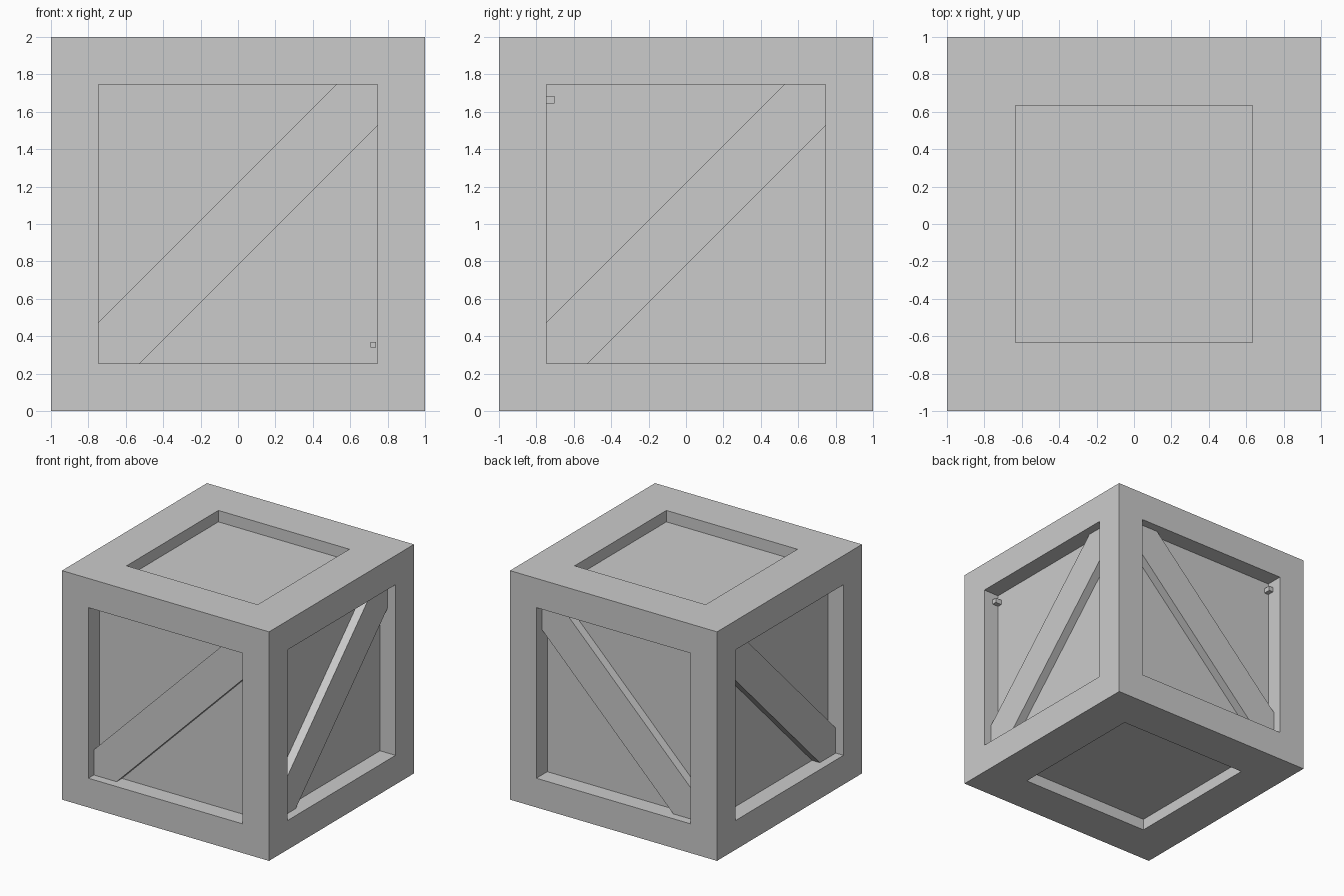
import bpy, bmesh
from mathutils import Vector, Matrix
from math import pi

if "Cube" in bpy.data.objects:
    bpy.data.objects.remove(bpy.data.objects["Cube"])

SIDE_HALF, CAP_HALF = 0.745, 0.633      # half widths of the recesses
SIDE_DEPTH, CAP_DEPTH = 0.15, 0.10
BRACE_FRONT, PEG_FRONT = 0.075, 0.09    # depth of these fronts below the frame face


def finish(name, bm):
    bmesh.ops.recalc_face_normals(bm, faces=bm.faces)
    mesh = bpy.data.meshes.new(name)
    bm.to_mesh(mesh)
    bm.free()
    ob = bpy.data.objects.new(name, mesh)
    bpy.context.collection.objects.link(ob)
    return ob


def prism(name, profile, front, matrix):
    # Profile in the front face plane (u, height), from depth front to the recess floor
    bm = bmesh.new()
    face = bm.faces.new([bm.verts.new((u, -1 + front, v)) for u, v in profile])
    ext = bmesh.ops.extrude_face_region(bm, geom=[face])
    verts = [g for g in ext["geom"] if isinstance(g, bmesh.types.BMVert)]
    bmesh.ops.translate(bm, verts=verts, vec=(0, SIDE_DEPTH - front, 0))
    bmesh.ops.transform(bm, matrix=Matrix.Translation((0, 0, 1)) @ matrix, verts=bm.verts)
    return finish(name, bm)


# Crate body with a square recess on all six faces
bm = bmesh.new()
bmesh.ops.create_cube(bm, size=2, matrix=Matrix.Translation((0, 0, 1)))
bm.normal_update()
for face in list(bm.faces):
    n = face.normal.copy()
    cap = abs(n.z) > 0.5
    half, depth = (CAP_HALF, CAP_DEPTH) if cap else (SIDE_HALF, SIDE_DEPTH)
    bmesh.ops.inset_individual(bm, faces=[face], thickness=1 - half, use_even_offset=True)
    ext = bmesh.ops.extrude_face_region(bm, geom=[face])
    verts = [g for g in ext["geom"] if isinstance(g, bmesh.types.BMVert)]
    bmesh.ops.translate(bm, verts=verts, vec=-n * depth)
    if face.is_valid:
        bmesh.ops.delete(bm, geom=[face], context='FACES_ONLY')
finish("crate_body", bm)

# Diagonal brace and small corner peg on each side
h, c = SIDE_HALF, 0.525
brace = [(-h, -h), (-c, -h), (h, c), (h, h), (c, h), (-h, -c)]


def square(cu, cv, r):
    return [(cu - r, cv - r), (cu + r, cv - r), (cu + r, cv + r), (cu - r, cv + r)]


low_peg = square(0.724, -0.645, 0.015)
high_peg = square(-0.724, 0.664, 0.021)
front = Matrix.Identity(4)
back = Matrix.Scale(-1, 4, Vector((0, 1, 0)))
right = Matrix.Rotation(pi / 2, 4, 'Z')
left = Matrix.Scale(-1, 4, Vector((1, 0, 0))) @ right
left_peg = [(-u, -v) for u, v in high_peg]
for side, matrix, peg in (("front", front, low_peg), ("back", back, high_peg),
                          ("right", right, high_peg), ("left", left, left_peg)):
    prism(side + "_brace", brace, BRACE_FRONT, matrix)
    prism(side + "_peg", peg, PEG_FRONT, matrix)
